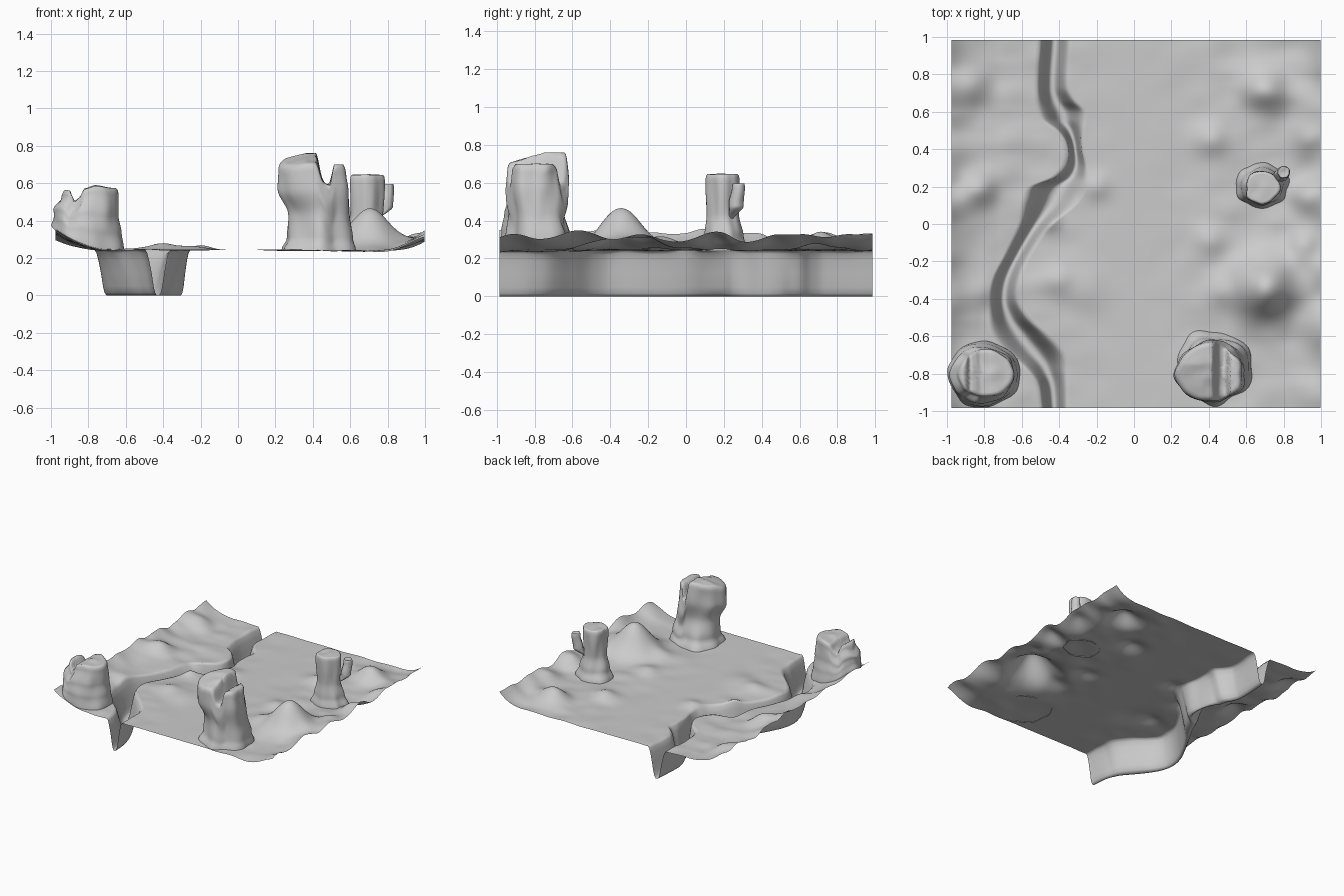
import bpy, bmesh, math
from mathutils import noise, Vector

if "Cube" in bpy.data.objects:
    bpy.data.objects.remove(bpy.data.objects["Cube"])


def interp(pts, v):
    # eased interpolation through a sorted list of (position, value)
    if v <= pts[0][0]:
        return pts[0][1]
    for (a, fa), (b, fb) in zip(pts, pts[1:]):
        if v <= b:
            t = (v - a) / (b - a)
            return fa + (fb - fa) * t * t * (3 - 2 * t)
    return pts[-1][1]


def curve(pts, v):
    # flowing curve through the points, with natural tangents
    n = len(pts)
    m = []
    for i in range(n):
        (a, fa), (b, fb) = pts[max(i - 1, 0)], pts[min(i + 1, n - 1)]
        m.append((fb - fa) / (b - a))
    for i in range(n - 1):
        (a, fa), (b, fb) = pts[i], pts[i + 1]
        if v <= b:
            h = b - a
            t = (v - a) / h
            return (fa * (2 * t**3 - 3 * t * t + 1) + fb * (3 * t * t - 2 * t**3)
                    + h * m[i] * (t**3 - 2 * t * t + t) + h * m[i + 1] * (t**3 - t * t))
    return pts[-1][1]


def mesh_from_grid(name, rows, closed=False):
    bm = bmesh.new()
    grid = [[bm.verts.new(p) for p in row] for row in rows]
    n = len(grid[0])
    for r0, r1 in zip(grid, grid[1:]):
        for i in range(n if closed else n - 1):
            j = (i + 1) % n
            bm.faces.new((r0[i], r0[j], r1[j], r1[i]))
    if closed:
        bm.faces.new(grid[-1])
    mesh = bpy.data.meshes.new(name)
    bm.to_mesh(mesh)
    bm.free()
    for f in mesh.polygons:
        f.use_smooth = True
    ob = bpy.data.objects.new(name, mesh)
    bpy.context.collection.objects.link(ob)
    return ob


# Canyon rims as x over y, and its cross-section from rim to rim
LEFT = [(-.99, -.495), (-.85, -.52), (-.76, -.59), (-.68, -.69), (-.58, -.755),
        (-.45, -.77), (-.3, -.755), (-.15, -.68), (0, -.61), (.12, -.59), (.2, -.55),
        (.25, -.43), (.32, -.365), (.42, -.36), (.5, -.41), (.56, -.49), (.7, -.52), (.99, -.505)]
RIGHT = [(-.99, -.36), (-.8, -.365), (-.7, -.375), (-.6, -.46), (-.5, -.57), (-.4, -.625),
         (-.25, -.60), (-.1, -.52), (0, -.44), (.1, -.32), (.18, -.265), (.3, -.255),
         (.4, -.275), (.5, -.275), (.6, -.265), (.66, -.32), (.73, -.355), (.99, -.345)]
SECTION = [(0, 1), (.08, .93), (.16, .75), (.25, .5), (.33, .2), (.39, .06), (.46, 0),
           (.56, 0), (.63, .06), (.69, .2), (.77, .5), (.85, .77), (.92, .93), (1, 1)]

# Mounds: x, y, radius, height
MOUNDS = [(.71, -.34, .175, .225), (.70, .72, .13, .09), (.42, .46, .1, .04),
          (-.82, .18, .11, .06), (-.85, .75, .1, .03), (-.45, .02, .06, .03),
          (.4, -.08, .1, .035), (.9, -.1, .1, .04), (.45, -.36, .1, .035),
          (.92, .15, .09, .05), (-.8, -.35, .09, .03), (-.4, -.3, .09, .03),
          (-.2, .2, .08, .025), (-.25, -.35, .12, .02), (.93, .45, .08, .03)]


def ground(x, y):
    z = .243
    for mx, my, r, h in MOUNDS:
        z += h * math.exp(-((x - mx) ** 2 + (y - my) ** 2) / (r * r) * 1.3)
    # the outer left and right margins curl upward
    left, right = max(0, (-.72 - x) / .25), max(0, (x - .8) / .2)
    n = noise.noise(Vector((x * 4, y * 5, 2.3)))
    corner = max(0, 1 - abs(y + .9) / .35)
    z += left ** 1.5 * (.085 + .04 * corner + .04 * n)
    z += right ** 1.6 * (.075 + .05 * n)
    m = noise.noise(Vector((x * 6, y * 8, 5.1)))
    z += (.012 * n + .012 * m) * min(1, abs(x) * 1.5)
    return z


# Terrain sheet with the canyon
rows = []
for j in range(161):
    y = -.985 + 1.97 * j / 160
    l, r = curve(LEFT, y), curve(RIGHT, y)
    row = []
    for i in range(24):
        x = -.975 + (l + .975) * i / 24
        row.append((x, y, ground(x, y)))
    for f, k in SECTION:
        x = l + (r - l) * f
        row.append((x, y, ground(x, y) * k))
    for i in range(1, 81):
        x = r + (.998 - r) * i / 80
        row.append((x, y, ground(x, y)))
    rows.append(row)
mesh_from_grid("canyon_terrain", rows)


def pillar(name, base, levels, top, seed, n=72, rough=.16):
    # levels: (height fraction, cx, cy, rx, ry); base, top: heights over (x, y)
    def ring(t):
        v = [interp([(l[0], l[k]) for l in levels], t) for k in range(1, 5)]
        pts = []
        for i in range(n):
            a = 2 * math.pi * i / n
            c, s = math.cos(a), math.sin(a)
            w = 1 + rough * noise.noise(Vector((c * 1.6 + seed, s * 1.6, t * 1.5)))
            pts.append((v[0] + v[2] * c * w, v[1] + v[3] * s * w))
        return pts

    foot, rim, rows = ring(0), ring(1), []
    cx, cy = levels[-1][1:3]
    for k in range(25):
        t = k / 24
        rows.append([(p[0], p[1], base(*f) + t * (top(*q) - .025 - base(*f)))
                     for p, q, f in zip(ring(t), rim, foot)])
    for s in (.97, .91, .82, .73, .64, .55, .45, .35, .25, .15, .05):
        row = []
        for x, y in rim:
            x, y = cx + (x - cx) * s, cy + (y - cy) * s
            bump = .012 * noise.noise(Vector((x * 12, y * 12, seed)))
            row.append((x, y, top(x, y) + bump * (1 - s) - (.009 if s > .95 else 0)))
        rows.append(row)
    return mesh_from_grid(name, rows, True)


# Tall rock pillar with a cleft top
def tall_top(x, y):
    back = .76 - max(0, -.75 - y) * .3 - max(0, .36 - x) * .25
    return interp([(.415, back), (.46, .60), (.49, .59), (.515, .70), (.56, .70), (.60, .65)], x)


pillar("tall_rock", lambda x, y: .24, [
    (0, .425, -.765, .205, .195), (.15, .435, -.775, .18, .165), (.45, .435, -.79, .165, .14),
    (.75, .41, -.79, .19, .158), (1, .405, -.79, .185, .155)], tall_top, 1.0)

# Slim rock pillar with a knob leaning out of its side
pillar("slim_rock", lambda x, y: .24, [
    (0, .685, .205, .138, .122), (.2, .685, .2, .11, .1), (.5, .685, .195, .085, .083),
    (1, .687, .195, .093, .087)], lambda x, y: .645, 4.0)
pillar("slim_rock_knob", lambda x, y: .40, [
    (0, .74, .235, .012, .012), (.45, .79, .265, .038, .038), (1, .80, .277, .033, .033)],
    lambda x, y: .597, 7.0, 24)


# Corner rock with a notch, rising out of the curled margin
def corner_top(x, y):
    return interp([(-.96, .53), (-.92, .565), (-.90, .56), (-.875, .50), (-.85, .52),
                   (-.82, .57), (-.76, .585), (-.68, .575)], x)


pillar("corner_rock", lambda x, y: ground(x, y) - .005, [
    (0, -.80, -.805, .195, .175), (.3, -.805, -.805, .185, .165),
    (.6, -.81, -.805, .175, .15), (1, -.79, -.80, .15, .125)], corner_top, 9.0, 72, .1)
